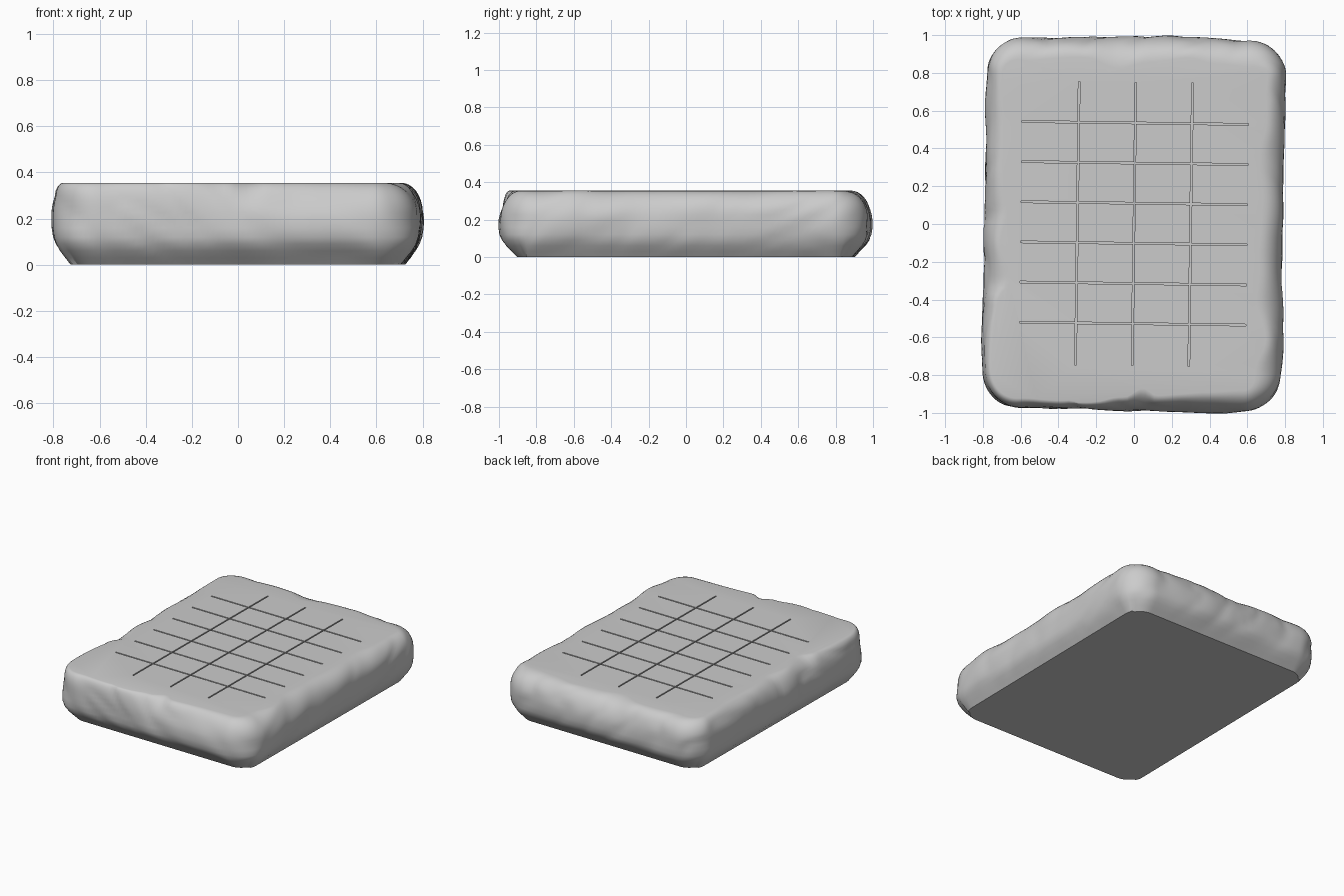
import bpy, bmesh, math
from mathutils import Vector, noise

if "Cube" in bpy.data.objects:
    bpy.data.objects.remove(bpy.data.objects["Cube"])

HX, HY, TOP, R = 0.793, 0.988, 0.355, 0.2
TILT = math.radians(-0.75)

# Worn width of the top rim along each side: (fraction along side, width), counter-clockwise
RIM = [
    [(0, .055), (.3, .04), (.47, .06), (.55, .11), (.61, .07), (.83, .09), (1, .10)],      # front
    [(0, .135), (.12, .08), (.26, .13), (.36, .12), (.5, .11), (.72, .125), (.84, .1), (1, .10)],  # right
    [(0, .15), (.13, .13), (.27, .10), (.45, .13), (.58, .155), (.72, .10), (1, .12)],     # back
    [(0, .085), (.25, .09), (.47, .115), (.57, .08), (.70, .125), (.76, .07), (1, .05)],   # left
]
KEYS = [(side + 0.85 * f, w) for side, row in enumerate(RIM) for f, w in row]
KEYS.append((4.0 + KEYS[0][0], KEYS[0][1]))


def rim_width(u):
    for (a, wa), (b, wb) in zip(KEYS, KEYS[1:]):
        if a <= u <= b:
            t = (u - a) / (b - a)
            return wa + (wb - wa) * t * t * (3 - 2 * t)
    return KEYS[0][1]


def outline():
    """Rounded rectangle as (core point, outward normal, parameter)."""
    cx, cy = HX - R, HY - R
    c = [Vector((-cx, -cy, 0)), Vector((cx, -cy, 0)), Vector((cx, cy, 0)), Vector((-cx, cy, 0))]
    out = []
    for s in range(4):
        a, b = c[s], c[(s + 1) % 4]
        base = -math.pi / 2 + s * math.pi / 2
        n = 50
        for i in range(n):
            out.append((a.lerp(b, i / n), Vector((math.cos(base), math.sin(base), 0)), s + .85 * i / n))
        for i in range(14):
            ang = base + math.pi / 2 * i / 14
            out.append((b, Vector((math.cos(ang), math.sin(ang), 0)), s + .85 + .15 * i / 14))
    return out


def lump(p):
    """Broad dents plus slanted chisel creases."""
    broad = noise.noise(Vector((p.x * 2.6, p.y * 2.6, p.z * 5 + 4)))
    crease = abs(noise.noise(Vector((p.x * 4 + p.z * 4, p.y * 4 - p.z * 4, 9))))
    return 0.016 * max(broad, -.6) + 0.022 * min(crease, .35) - 0.006


def stone_slab():
    bm = bmesh.new()
    # lower bevel and wall as (height, inset), then a rounded shoulder up to the rim
    lower = [(0, .078), (.03, .054), (.06, .03), (.09, .012), (.12, .003), (.16, 0), (.20, 0)]
    steps = 9
    rings = []
    pts = outline()
    for k in range(len(lower) + steps):
        ring = []
        for core, nrm, u in pts:
            if k < len(lower):
                z, inset = lower[k]
                if abs(nrm.y) > .5:
                    inset *= 1.2
            else:
                t = (k - len(lower) + 1) / steps * math.pi / 2
                w = rim_width(u)
                z = .20 + (TOP - .20) * math.sin(t)
                inset = w * (1 - math.cos(t))
            p = core + nrm * (R - inset)
            p.z = z
            fade = min(1, z / .1)
            p += nrm * (lump(p) * fade)
            ring.append(bm.verts.new(p))
        rings.append(ring)
    n = len(pts)
    for lo, hi in zip(rings, rings[1:]):
        for i in range(n):
            j = (i + 1) % n
            bm.faces.new((lo[i], lo[j], hi[j], hi[i]))
    bm.faces.new(list(reversed(rings[0])))
    bm.faces.new(rings[-1])
    me = bpy.data.meshes.new("stone_slab")
    bm.to_mesh(me)
    bm.free()
    ob = bpy.data.objects.new("stone_slab", me)
    bpy.context.collection.objects.link(ob)
    return ob


def groove_cutter(name, bars):
    bm = bmesh.new()
    for x, y, sx, sy in bars:
        vs = bmesh.ops.create_cube(bm, size=1)["verts"]
        for v in vs:
            v.co = Vector((x + v.co.x * sx, y + v.co.y * sy, TOP + v.co.z * .04))
    me = bpy.data.meshes.new(name)
    bm.to_mesh(me)
    bm.free()
    ob = bpy.data.objects.new(name, me)
    bpy.context.collection.objects.link(ob)
    ob.hide_render = True
    return ob


slab = stone_slab()

# Carved grid: six cross lines, three long lines
cross = groove_cutter("cross_groove_cutter", [(0, .535 - .2125 * i, 1.2, .009) for i in range(6)])
long = groove_cutter("long_groove_cutter", [(.3 * i, 0, .009, 1.5) for i in (-1, 0, 1)])
bpy.context.view_layer.objects.active = slab
slab.select_set(True)
for cutter in (cross, long):
    mod = slab.modifiers.new(cutter.name, "BOOLEAN")
    mod.operation, mod.solver, mod.object = "DIFFERENCE", "EXACT", cutter
    bpy.ops.object.modifier_apply(modifier=mod.name)
    bpy.data.objects.remove(cutter)

bpy.ops.object.shade_smooth_by_angle(angle=math.radians(28))
slab.rotation_euler.z = TILT
